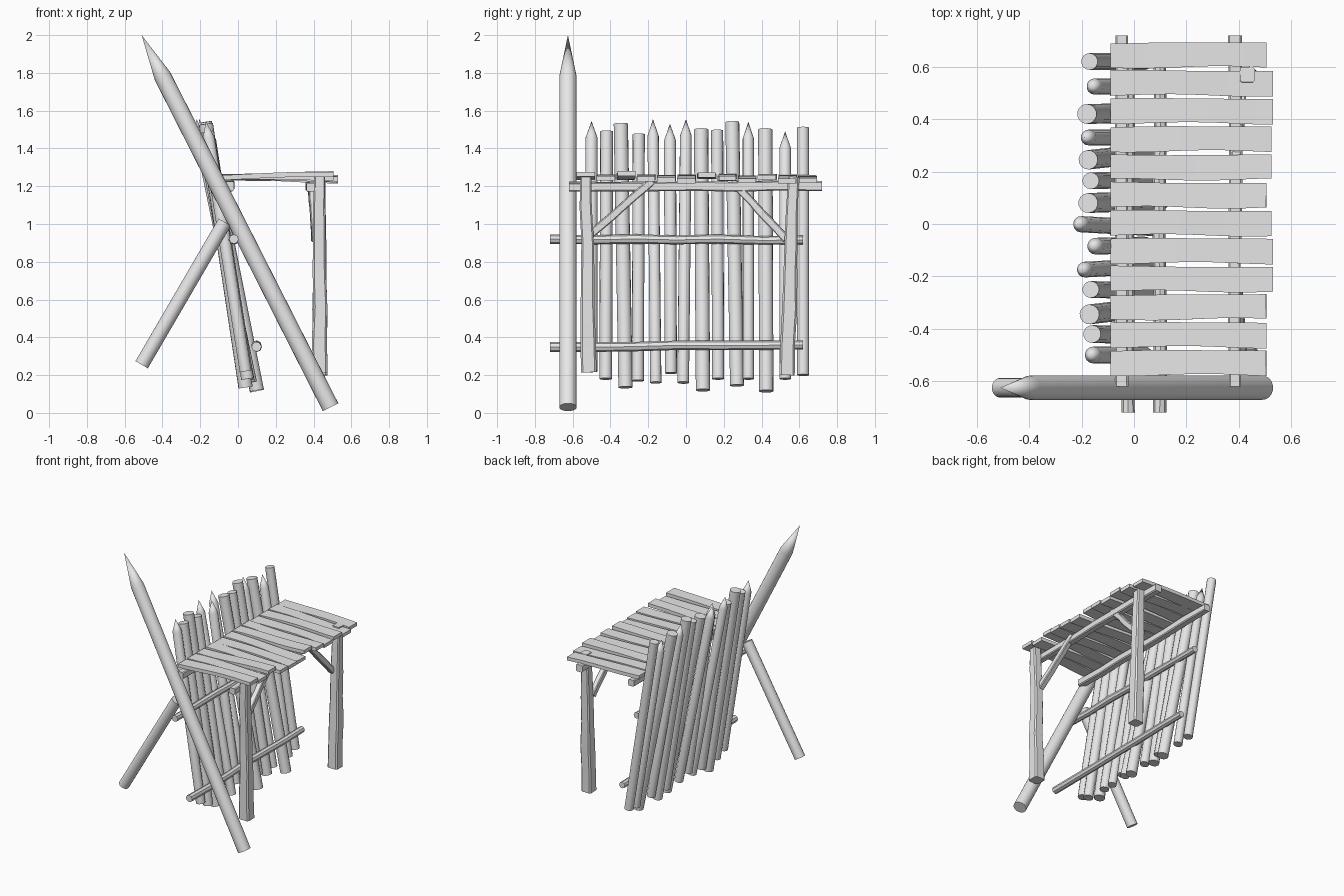
import bpy, bmesh, math, random
from mathutils import Vector

random.seed(4)
cube = bpy.data.objects.get("Cube")
if cube:
    bpy.data.objects.remove(cube, do_unlink=True)

wood = bpy.data.materials.new("pale grey wood")
wood.use_nodes = True
wood.diffuse_color = (0.8, 0.8, 0.8, 1)
wood.node_tree.nodes["Principled BSDF"].inputs["Base Color"].default_value = (0.8, 0.8, 0.8, 1)


def round_profile(sides):
    return [(math.cos(a), math.sin(a)) for a in (math.tau * i / sides for i in range(sides))]


# Square with trimmed corners, for hewn timber
hewn_profile = [(x, y) for x, y in
                [(1, -.75), (1, .75), (.75, 1), (-.75, 1), (-1, .75), (-1, -.75), (-.75, -1), (.75, -1)]]
plank_profile = [(1, -1), (1, 1), (-1, 1), (-1, -1)]


def sweep(name, rings, profile):
    """Skin a profile along rings of (centre, half width, half depth)."""
    rings = [(Vector(c), w, d) for c, w, d in rings]
    turn = (rings[-1][0] - rings[0][0]).to_track_quat('Z', 'Y')
    bm = bmesh.new()
    loops = [[bm.verts.new(c + turn @ Vector((px * w, py * d, 0))) for px, py in profile]
             for c, w, d in rings]
    n = len(profile)
    for low, high in zip(loops, loops[1:]):
        for i in range(n):
            bm.faces.new((low[i], low[(i + 1) % n], high[(i + 1) % n], high[i]))
    bm.faces.new(loops[0][::-1])
    bm.faces.new(loops[-1])
    bmesh.ops.remove_doubles(bm, verts=bm.verts, dist=0.0005)
    bmesh.ops.recalc_face_normals(bm, faces=bm.faces)
    mesh = bpy.data.meshes.new(name)
    bm.to_mesh(mesh)
    bm.free()
    mesh.materials.append(wood)
    obj = bpy.data.objects.new(name, mesh)
    bpy.context.collection.objects.link(obj)
    bpy.ops.object.select_all(action='DESELECT')
    obj.select_set(True)
    bpy.context.view_layer.objects.active = obj
    bpy.ops.object.shade_smooth_by_angle(angle=math.radians(32))
    return obj


def log(name, start, end, radius, point=0, sides=14):
    """Straight round log, optionally sharpened over the last part."""
    start, end = Vector(start), Vector(end)
    rings = [(start, radius, radius)]
    if point:
        shoulder = end - (end - start).normalized() * point
        rings += [(shoulder, radius, radius), (end, 0.0001, 0.0001)]
    else:
        rings.append((end, radius, radius))
    return sweep(name, rings, round_profile(sides))


def timber(name, start, end, r0, r1, profile, wobble=0.004, steps=6):
    """Hewn timber with a slightly uneven run."""
    start, end = Vector(start), Vector(end)
    rings = []
    for i in range(steps + 1):
        t = i / steps
        shift = Vector([random.uniform(-wobble, wobble) for _ in range(3)]) if 0 < i < steps else Vector()
        r = (r0 + (r1 - r0) * t) * random.uniform(0.94, 1.04)
        rings.append((start.lerp(end, t) + shift, r, r))
    return sweep(name, rings, profile)


# Great sharpened stake and its prop
log("great_stake", (.49, -.625, .03), (-.51, -.625, 2.0), .046, point=.245, sides=20)
log("stake_prop", (-.51, -.625, .255), (-.07, -.625, 1.01), .038, sides=16)

# Leaning palisade: top y, bottom y, top x, bottom x, top z, bottom z, radius, sharpened
palisade = [
    (-.50, -.50, -.17, .04, 1.545, .22, .032, 1),
    (-.42, -.425, -.16, .05, 1.49, .18, .034, 0),
    (-.345, -.32, -.17, .04, 1.53, .135, .038, 0),
    (-.25, -.255, -.165, .05, 1.475, .17, .032, 0),
    (-.175, -.16, -.205, .06, 1.555, .16, .03, 1),
    (-.085, -.08, -.16, .04, 1.53, .21, .032, 1),
    (0, -.015, -.22, .07, 1.555, .16, .031, 1),
    (.08, .09, -.175, .10, 1.50, .12, .038, 0),
    (.165, .17, -.165, .05, 1.495, .18, .032, 0),
    (.245, .27, -.175, .05, 1.54, .145, .037, 0),
    (.33, .33, -.19, .06, 1.54, .18, .03, 1),
    (.42, .425, -.18, .10, 1.50, .115, .038, 0),
    (.525, .525, -.165, .05, 1.49, .18, .031, 1),
    (.62, .62, -.17, .04, 1.51, .20, .032, 0),
]
for i, (ty, by, tx, bx, tz, bz, r, sharp) in enumerate(palisade):
    log(f"palisade_stake_{i + 1}", (bx, by, bz), (tx, ty, tz), r, point=.09 * sharp)

# Rails tying the palisade together, and beams under the walkway
octagon = round_profile(8)
timber("upper_rail", (-.022, -.72, .92), (-.022, .62, .915), .026, .023, octagon)
timber("lower_rail", (.098, -.72, .35), (.098, .62, .36), .026, .024, octagon)
timber("rear_beam", (-.047, -.62, 1.20), (-.047, .72, 1.205), .027, .025, hewn_profile)
timber("front_beam", (.385, -.62, 1.195), (.385, .72, 1.2), .024, .026, hewn_profile)

# Posts flaring towards the foot, each with a diagonal brace
timber("right_post", (.433, -.515, .215), (.433, -.53, 1.265), .043, .03, hewn_profile)
timber("left_post", (.433, .535, .20), (.433, .57, 1.25), .043, .03, hewn_profile)
timber("right_brace", (.41, -.505, .945), (.39, -.18, 1.225), .021, .02, hewn_profile, .002)
timber("left_brace", (.41, .53, .92), (.39, .245, 1.225), .021, .02, hewn_profile, .002)

# Walkway planks, uneven in height and outline
heights = [1.265, 1.245, 1.265, 1.24, 1.235, 1.23, 1.26, 1.24, 1.23, 1.25, 1.23, 1.23]
for i, z in enumerate(heights):
    y = -.53 + i * .1068
    end = random.choice((.505, .53, .525))
    phase = random.uniform(0, math.tau)
    rings = []
    for k in range(9):
        t = k / 8
        wave = math.sin(phase + t * 5)
        x = -.09 + (end + .09) * t
        rings.append(((x, y + .003 * wave, 1.248 + (z - 1.248) * t + .003 * wave),
                      .013, .047 + .002 * math.cos(phase + t * 7)))
    # Turn the profile so the wide side lies along y
    plank = sweep(f"walkway_plank_{i + 1}", rings, plank_profile)
    size = plank.dimensions
    if size.z > size.y:
        bpy.data.objects.remove(plank, do_unlink=True)
        sweep(f"walkway_plank_{i + 1}", [(c, d, w) for c, w, d in rings], plank_profile)
